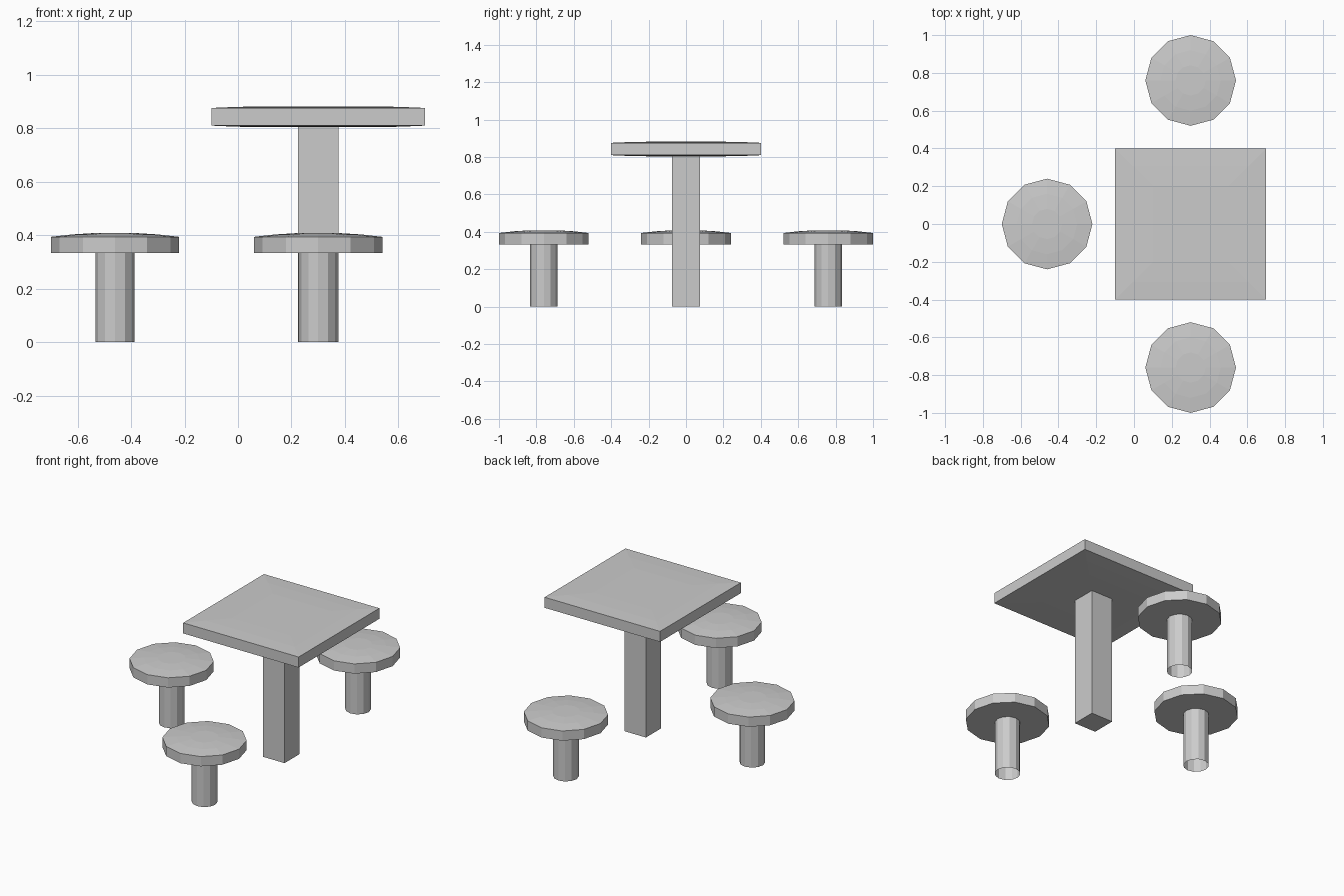
import bpy, bmesh
from math import cos, sin, pi

if "Cube" in bpy.data.objects:
    bpy.data.objects.remove(bpy.data.objects["Cube"])

SIDES = 12
TABLE_X = 0.3


def make_object(name, bm):
    bmesh.ops.recalc_face_normals(bm, faces=bm.faces[:])
    mesh = bpy.data.meshes.new(name)
    bm.to_mesh(mesh)
    bm.free()
    obj = bpy.data.objects.new(name, mesh)
    bpy.context.collection.objects.link(obj)
    return obj


def lathe(name, profile, center, cap_start=False, cap_end=False):
    """Turn (radius, z) points into a 12-sided body around center."""
    bm = bmesh.new()
    rings = [[bm.verts.new((center[0] + r * cos(2 * pi * i / SIDES),
                            center[1] + r * sin(2 * pi * i / SIDES), z))
              for i in range(SIDES)] for r, z in profile]
    for a, b in zip(rings, rings[1:]):
        for i in range(SIDES):
            j = (i + 1) % SIDES
            bm.faces.new((a[i], a[j], b[j], b[i]))
    if cap_start:
        bm.faces.new(rings[0][::-1])
    if cap_end:
        bm.faces.new(rings[-1])
    return make_object(name, bm)


def box(name, center, size):
    bm = bmesh.new()
    bmesh.ops.create_cube(bm, size=1)
    bmesh.ops.scale(bm, vec=size, verts=bm.verts)
    bmesh.ops.translate(bm, vec=center, verts=bm.verts)
    return bm


# Table post
make_object("table_post", box("post", (TABLE_X, 0, 0.404), (0.15, 0.15, 0.808)))

# Table top: slab with very slightly crowned top and underside
bm = box("top", (TABLE_X, 0, 0.843), (0.8, 0.8, 0.066))
for sign in (1, -1):
    face = max(bm.faces, key=lambda f: sign * f.calc_center_median().z)
    for size, lift in ((0.13, 0.004), (0.15, 0.002)):
        bmesh.ops.inset_region(bm, faces=[face], thickness=size)
        for v in face.verts:
            v.co.z += sign * lift
make_object("table_top", bm)

# Three round stools: crowned seat on an open tube leg
for label, center in (("front", (TABLE_X, -0.76)),
                      ("back", (TABLE_X, 0.76)),
                      ("left", (-0.46, 0))):
    lathe(label + "_seat",
          [(0.24, 0.333), (0.24, 0.394), (0.16, 0.403), (0.08, 0.408)],
          center, cap_start=True, cap_end=True)
    lathe(label + "_seat_leg", [(0.073, 0), (0.073, 0.335)], center)
